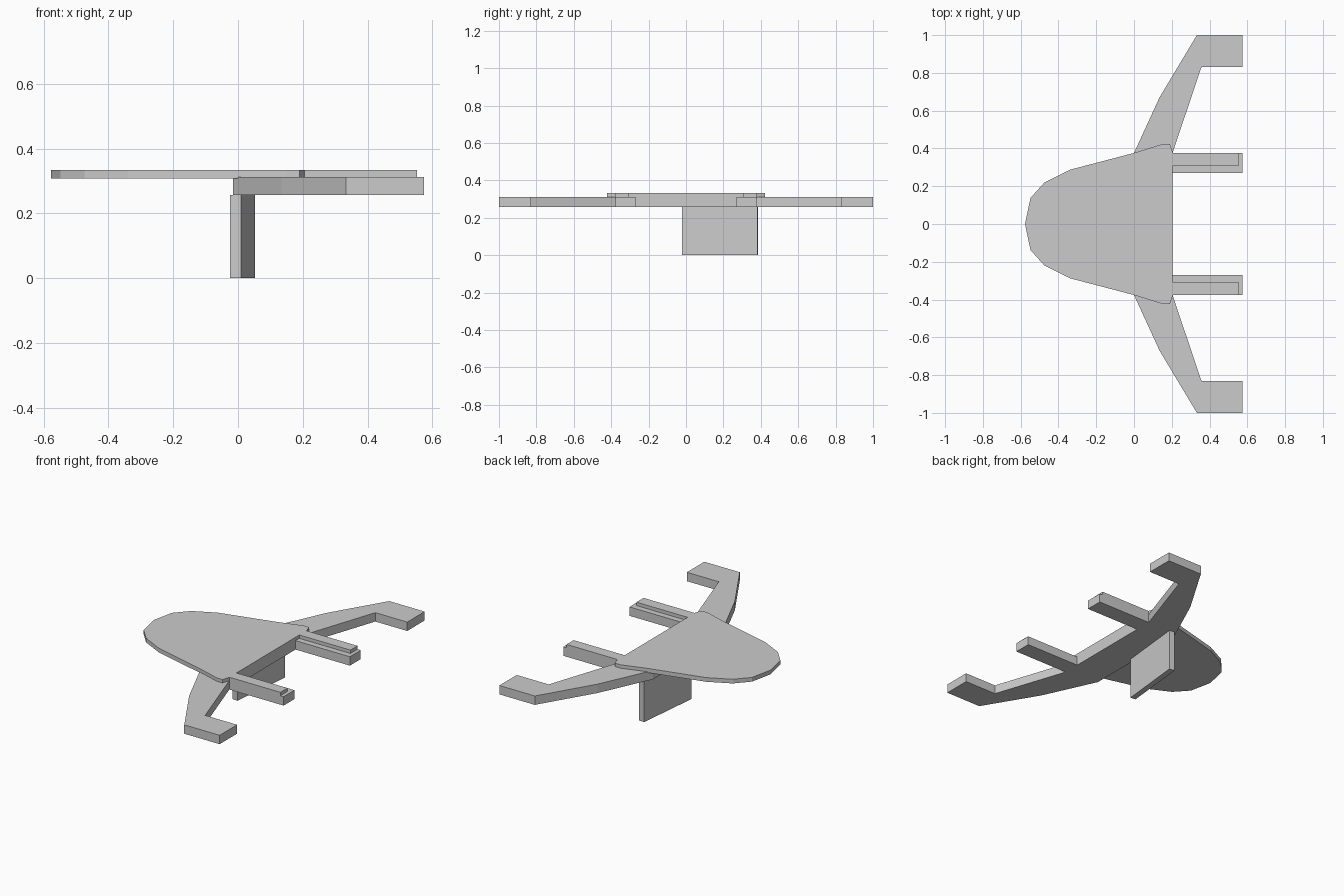
import bpy, bmesh

if "Cube" in bpy.data.objects:
    bpy.data.objects.remove(bpy.data.objects["Cube"])


def extrude_outline(name, pts, z0, z1):
    """Solid with vertical walls from a plan outline."""
    bm = bmesh.new()
    face = bm.faces.new([bm.verts.new((x, y, z0)) for x, y in pts])
    res = bmesh.ops.extrude_face_region(bm, geom=[face])
    top = [g for g in res["geom"] if isinstance(g, bmesh.types.BMVert)]
    bmesh.ops.translate(bm, verts=top, vec=(0, 0, z1 - z0))
    bmesh.ops.recalc_face_normals(bm, faces=bm.faces)
    me = bpy.data.meshes.new(name)
    bm.to_mesh(me)
    bm.free()
    ob = bpy.data.objects.new(name, me)
    bpy.context.collection.objects.link(ob)
    return ob


def mirrored(half):
    """Complete a +y half outline with its reflection in y = 0."""
    return half + [(x, -y) for x, y in reversed(half) if y > 0]


# upper hull plate with two thin prongs
hull = [(-0.577, 0), (-0.548, 0.138), (-0.474, 0.22), (-0.34, 0.287),
        (0, 0.376), (0.15, 0.423), (0.19, 0.423), (0.206, 0.376),
        (0.553, 0.376), (0.553, 0.307), (0.204, 0.307)]
extrude_outline("hull_plate", mirrored(hull), 0.307, 0.333)

# lower plate with swept wings and wider prongs
wing = [(-0.015, 0.345), (0, 0.376), (0.135, 0.67), (0.333, 1.0), (0.575, 1.0),
        (0.575, 0.83), (0.357, 0.83), (0.204, 0.376), (0.575, 0.376),
        (0.575, 0.27), (0.204, 0.27)]
extrude_outline("wing_plate", mirrored(wing), 0.257, 0.312)

# slightly turned support fin underneath
fin = [(0.01, -0.021), (0.052, 0.382), (0.017, 0.386), (-0.025, -0.017)]
extrude_outline("support_fin", fin, 0.0, 0.257)
